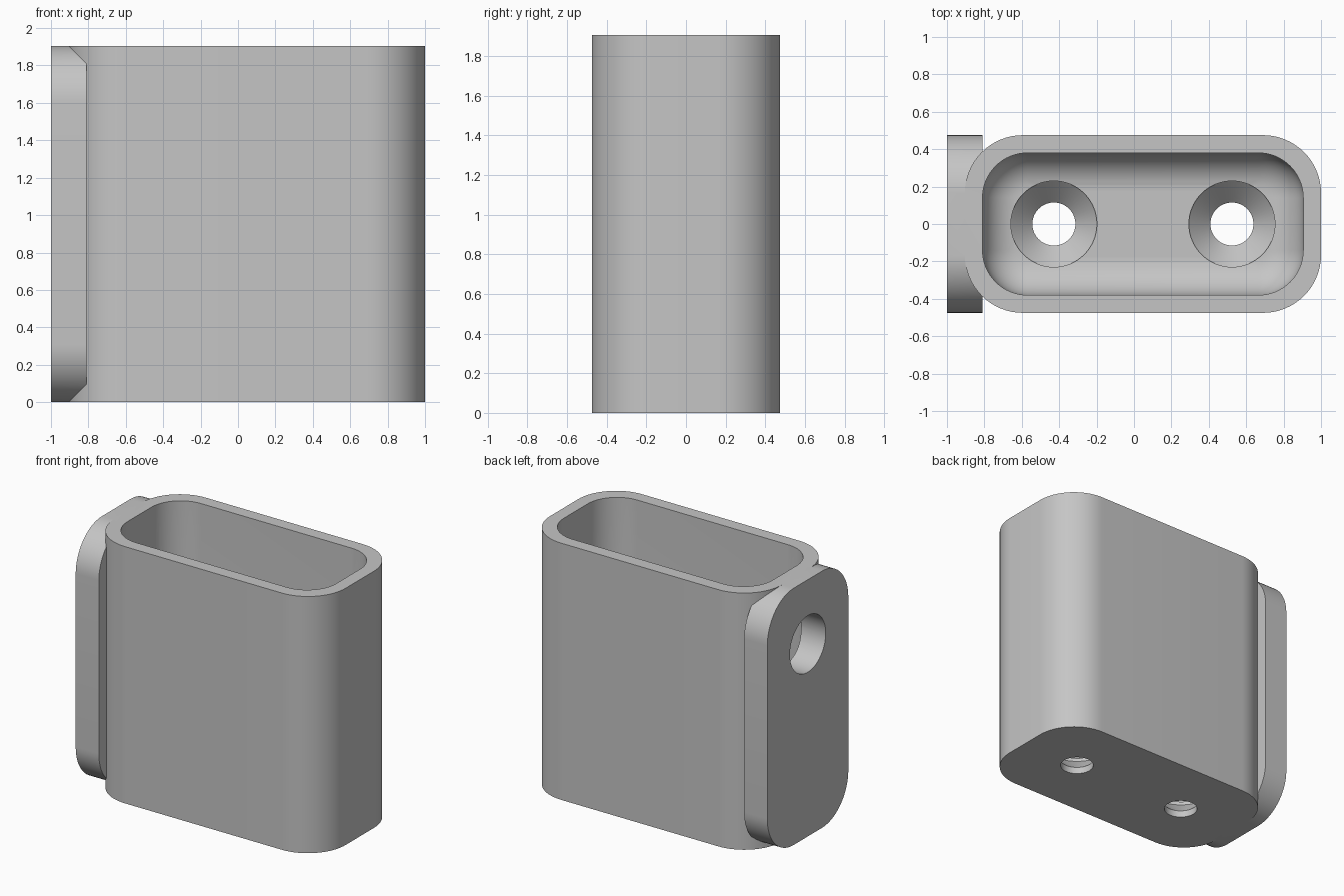
import bpy
import bmesh
from math import cos, sin, pi, radians
from mathutils import Matrix

if "Cube" in bpy.data.objects:
    bpy.data.objects.remove(bpy.data.objects["Cube"], do_unlink=True)

HEIGHT = 1.905
DEPTH = 0.475      # half depth of the body and plate
WALL = 0.095
MID = 0.0476       # x centre of the container
ROUND = 0.31

grey = bpy.data.materials.new("light_grey")
grey.use_nodes = True
grey.diffuse_color = (0.56, 0.56, 0.56, 1)
grey.node_tree.nodes["Principled BSDF"].inputs["Base Color"].default_value = grey.diffuse_color


def rounded_rect(hx, hy, r, steps=16):
    pts = []
    for i, (sx, sy) in enumerate(((1, 1), (-1, 1), (-1, -1), (1, -1))):
        for k in range(steps + 1):
            a = (i + k / steps) * pi / 2
            pts.append((sx * (hx - r) + r * cos(a), sy * (hy - r) + r * sin(a)))
    return pts


def circle(r, steps=64):
    return [(r * cos(2 * pi * k / steps), r * sin(2 * pi * k / steps)) for k in range(steps)]


def loft(name, sections, matrix):
    """Closed solid through (height, outline) sections."""
    bm = bmesh.new()
    rings = [[bm.verts.new((x, y, h)) for x, y in outline] for h, outline in sections]
    for low, high in zip(rings, rings[1:]):
        for k in range(len(low)):
            n = (k + 1) % len(low)
            bm.faces.new((low[k], low[n], high[n], high[k]))
    bm.faces.new(rings[0][::-1])
    bm.faces.new(rings[-1])
    bm.transform(matrix)
    bmesh.ops.recalc_face_normals(bm, faces=bm.faces)
    mesh = bpy.data.meshes.new(name)
    bm.to_mesh(mesh)
    bm.free()
    mesh.materials.append(grey)
    obj = bpy.data.objects.new(name, mesh)
    bpy.context.collection.objects.link(obj)
    return obj


def combine(target, tool, operation):
    mod = target.modifiers.new(operation, "BOOLEAN")
    mod.operation = operation
    mod.solver = "EXACT"
    mod.object = tool
    bpy.context.view_layer.objects.active = target
    bpy.ops.object.modifier_apply(modifier=mod.name)
    bpy.data.objects.remove(tool, do_unlink=True)


centre = Matrix.Translation((MID, 0, 0))
half = 1 - MID

# Container body
outline = rounded_rect(half, DEPTH, ROUND)
holder = loft("wall_holder", [(0, outline), (HEIGHT, outline)], centre)

# Mounting plate on the right end, extruded along x
along_x = Matrix(((0, 0, 1, 0), (1, 0, 0, 0), (0, 1, 0, HEIGHT / 2), (0, 0, 0, 1)))
outline = rounded_rect(DEPTH, HEIGHT / 2, ROUND)
plate = loft("mounting_plate", [(-1, outline), (2 * WALL - 1, outline)], along_x)
combine(holder, plate, "UNION")

# Cavity with a filleted floor
floor, fillet, steps = 0.19, 0.2, 10
sections = []
for k in range(steps + 1):
    a = k / steps * pi / 2
    inset = fillet * (1 - sin(a))
    sections.append((floor + fillet * (1 - cos(a)),
                     rounded_rect(half - WALL - inset, DEPTH - WALL - inset, 0.24 - inset)))
sections.append((HEIGHT + 0.2, sections[-1][1]))
combine(holder, loft("cavity_cutter", sections, centre), "DIFFERENCE")

# Countersunk floor holes
for side in (-1, 1):
    sections = [(-0.1, circle(0.115)), (0.05, circle(0.115)),
                (0.165, circle(0.23)), (0.6, circle(0.23))]
    place = Matrix.Translation((MID + side * 0.476, 0, 0))
    combine(holder, loft("floor_hole_cutter", sections, place), "DIFFERENCE")

# Round hole through the plate
upper = Matrix.Translation((0, 0, 0.476)) @ along_x
hole = loft("plate_hole_cutter", [(-1.2, circle(0.21)), (-0.6, circle(0.21))], upper)
combine(holder, hole, "DIFFERENCE")

# Smooth curves, crisp rims
bpy.ops.object.select_all(action="DESELECT")
holder.select_set(True)
bpy.context.view_layer.objects.active = holder
bpy.ops.object.shade_smooth_by_angle(angle=radians(25))
